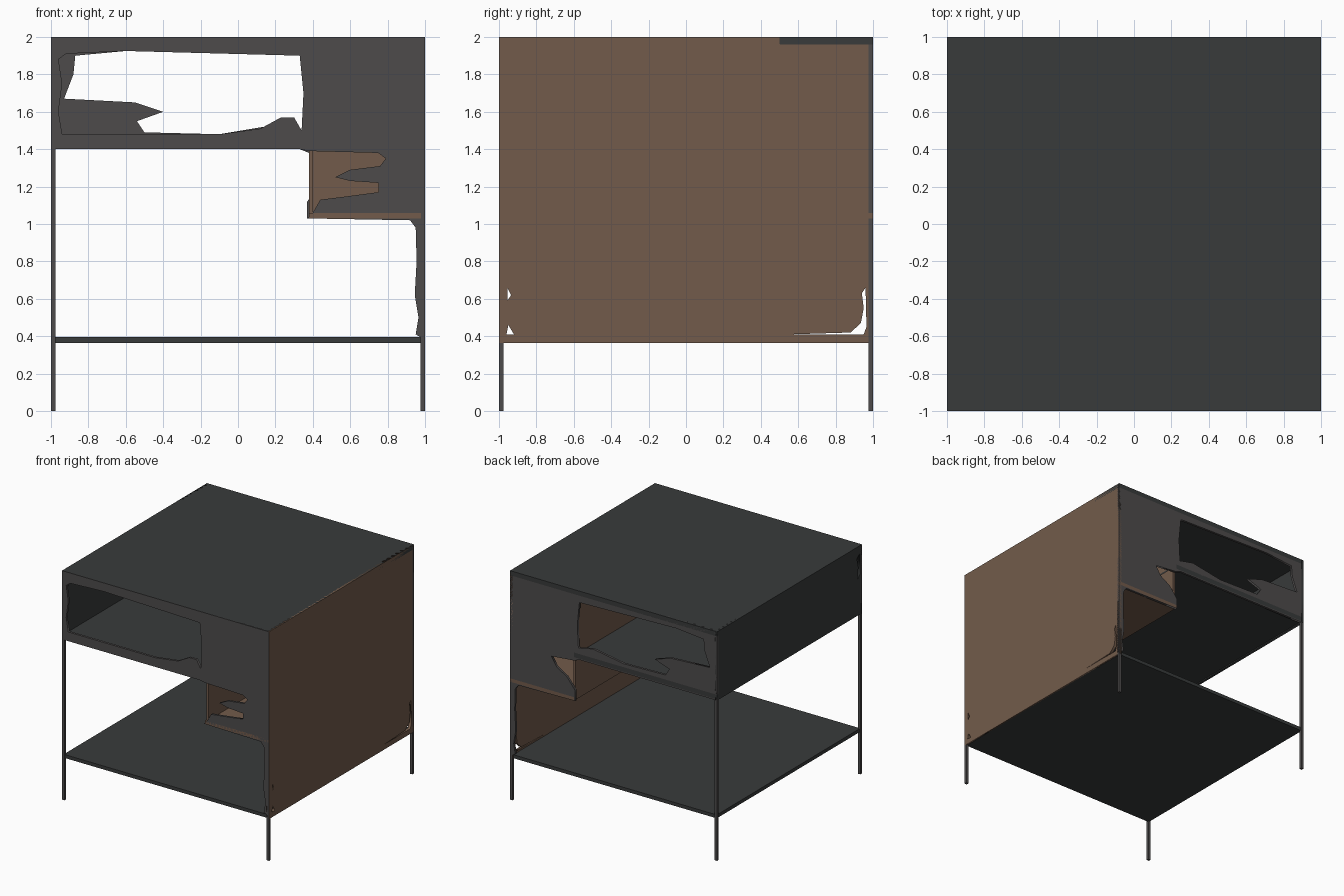
import bpy
from math import pi

if "Cube" in bpy.data.objects:
    bpy.data.objects.remove(bpy.data.objects["Cube"])


def material(name, rgb):
    m = bpy.data.materials.new(name)
    m.diffuse_color = (*rgb, 1)
    m.use_nodes = True
    m.node_tree.nodes["Principled BSDF"].inputs["Base Color"].default_value = m.diffuse_color
    return m


GREY = material("dark_grey", (0.075, 0.07, 0.07))
BLACK = material("charcoal", (0.04, 0.043, 0.043))
BROWN = material("brown", (0.17, 0.105, 0.07))


def box(name, x, y, z, mat):
    bpy.ops.mesh.primitive_cube_add(
        size=1, location=[(a + b) / 2 for a, b in (x, y, z)])
    o = bpy.context.object
    o.name = o.data.name = name
    o.scale = [b - a for a, b in (x, y, z)]
    bpy.ops.object.transform_apply(location=False, rotation=False, scale=True)
    o.data.materials.append(mat)
    return o


def sheet(name, loops, thick, loc, rot, mat):
    """Flat sheet from an outline followed by hole outlines."""
    cu = bpy.data.curves.new(name, 'CURVE')
    cu.dimensions = '2D'
    cu.fill_mode = 'BOTH'
    cu.extrude = thick / 2
    for pts in loops:
        s = cu.splines.new('POLY')
        s.points.add(len(pts) - 1)
        for p, (u, v) in zip(s.points, pts):
            p.co = (u, v, 0, 1)
        s.use_cyclic_u = True
    tmp = bpy.data.objects.new(name + "_curve", cu)
    bpy.context.collection.objects.link(tmp)
    dg = bpy.context.evaluated_depsgraph_get()
    me = bpy.data.meshes.new_from_object(tmp.evaluated_get(dg))
    bpy.data.objects.remove(tmp)
    me.materials.clear()
    me.materials.append(mat)
    o = bpy.data.objects.new(name, me)
    bpy.context.collection.objects.link(o)
    o.location, o.rotation_euler = loc, rot
    return o


FACING_FRONT = (pi / 2, 0, 0)
FACING_SIDE = (pi / 2, 0, pi / 2)

# Horizontal boards
box("top_board", (-1, 1), (-1, 1), (1.96, 2), BLACK)
box("compartment_floor", (-1, 0.38), (-1, 1), (1.41, 1.45), BLACK)
box("drawer_floor", (0.38, 1), (-1, 1), (1.03, 1.06), BROWN)
box("lower_shelf", (-0.99, 0.99), (-0.99, 0.99), (0.365, 0.395), BLACK)

# Partition beside the drawer, and the back of the drawer inside
box("partition", (0.35, 0.38), (-0.98, 0.98), (1.41, 1.97), BROWN)
box("drawer_side", (0.38, 0.4), (-0.98, 0.98), (1.04, 1.42), BROWN)
box("drawer_divider", (0.39, 0.97), (-0.01, 0.01), (1.04, 1.97), BROWN)

# Thin corner legs
for side, sx in (("left", -1), ("right", 1)):
    for end, sy in (("front", -1), ("back", 1)):
        x, y = sorted((sx, sx * 0.977)), sorted((sy, sy * 0.977))
        box(f"{end}_{side}_leg", x, y, (0, 1.99), GREY)

# Front and back faces: stepped outline, ragged notch and window
step = [(0.37, 1.03), (0.92, 1.02), (0.95, 0.98), (0.955, 0.8),
        (0.945, 0.62), (0.965, 0.5), (0.95, 0.41), (1, 0.38), (1, 2),
        (-1, 2), (-1, 1.4), (0.33, 1.4)]
front_notch = [(0.38, 1.39), (0.75, 1.38), (0.79, 1.35), (0.76, 1.31),
               (0.6, 1.29), (0.52, 1.25), (0.6, 1.23), (0.75, 1.22),
               (0.75, 1.17), (0.6, 1.15), (0.44, 1.13), (0.4, 1.06)]
back_notch = [(0.38, 1.38), (0.6, 1.36), (0.55, 1.28), (0.45, 1.22),
              (0.37, 1.12)]
front_window = [(-0.92, 1.91), (-0.6, 1.925), (0.33, 1.9), (0.35, 1.7),
                (0.34, 1.5), (0.3, 1.57), (0.23, 1.57), (0.12, 1.51),
                (-0.1, 1.48), (-0.5, 1.48), (-0.94, 1.48), (-0.96, 1.6),
                (-0.94, 1.75), (-0.96, 1.88)]
back_window = [(-0.87, 1.9), (-0.6, 1.925), (0.33, 1.9), (0.35, 1.7),
               (0.34, 1.5), (0.2, 1.53), (-0.1, 1.48), (-0.5, 1.49),
               (-0.54, 1.55), (-0.4, 1.6), (-0.55, 1.65), (-0.93, 1.67),
               (-0.88, 1.8)]
for end, y, notch, window in (("front", -0.99, front_notch, front_window),
                              ("back", 0.99, back_notch, back_window)):
    sheet(f"{end}_face", [step + notch, window], 0.02,
          (0, y, 0), FACING_FRONT, GREY)

# Left side of the open compartment with its corner slit
sheet("left_panel",
      [[(-1, 1.4), (1, 1.4), (1, 2), (-1, 2)],
       [(-0.97, 1.93), (-0.97, 1.75), (-0.94, 1.72), (-0.95, 1.82),
        (-0.93, 1.9)]],
      0.02, (-0.99, 0, 0), FACING_SIDE, BLACK)

# Full right side with worn lower corners
sheet("right_panel",
      [[(-1, 0.365), (1, 0.365), (1, 2), (-1, 2)],
       [(0.56, 0.41), (0.95, 0.41), (0.965, 0.45), (0.96, 0.66),
        (0.94, 0.63), (0.95, 0.55), (0.935, 0.47), (0.88, 0.42)],
       [(-0.96, 0.41), (-0.92, 0.41), (-0.95, 0.46)],
       [(-0.955, 0.59), (-0.935, 0.62), (-0.955, 0.66)]],
      0.025, (0.9875, 0, 0), FACING_SIDE, BROWN)
